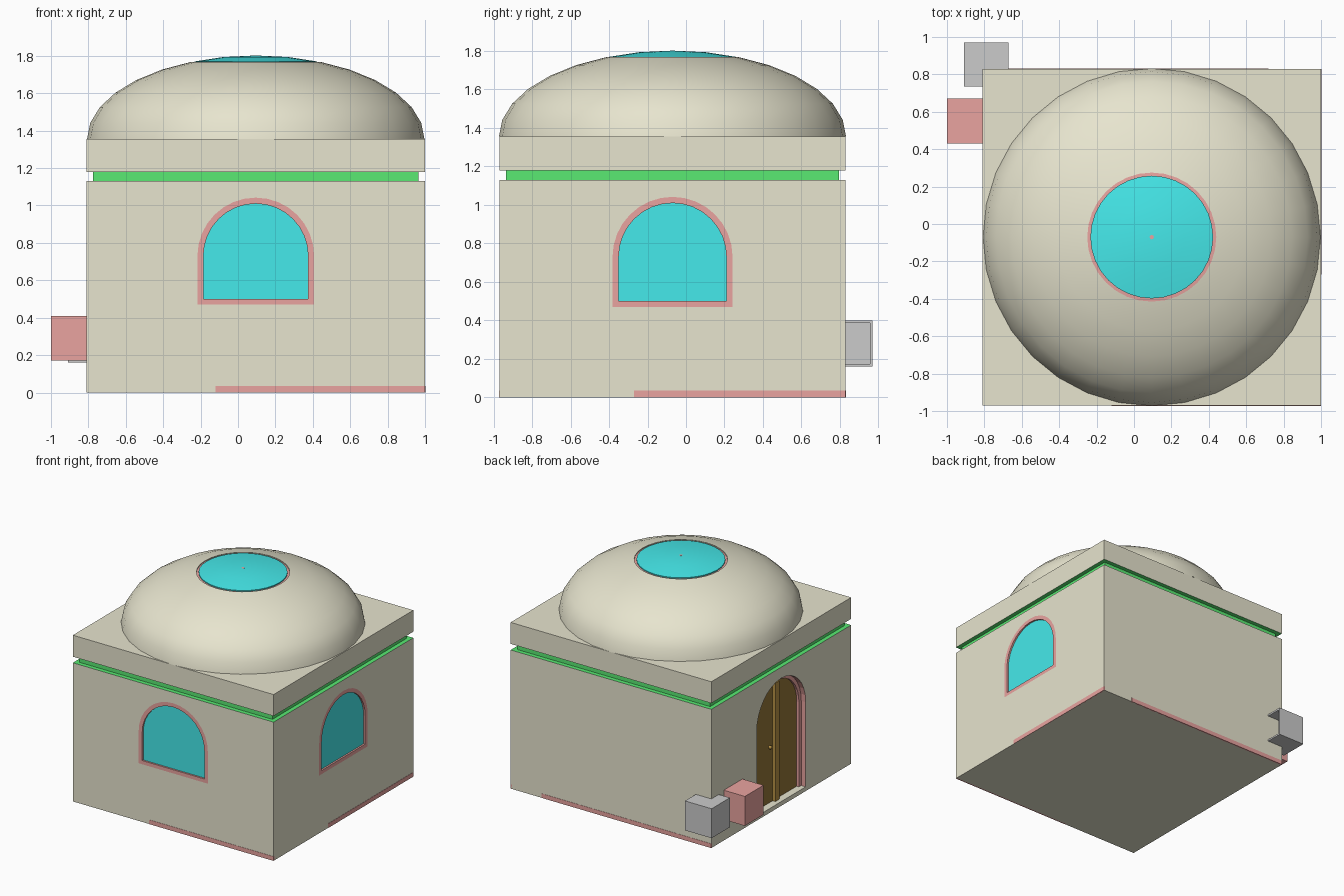
import bpy, bmesh
from math import pi, sin, cos, sqrt
from mathutils import Matrix, Vector

if "Cube" in bpy.data.objects:
    bpy.data.objects.remove(bpy.data.objects["Cube"])

CX, CY = 0.095, -0.07
X0, X1, Y0, Y1 = -0.81, 1.0, -0.97, 0.83


def material(name, r, g, b):
    m = bpy.data.materials.new(name)
    m.diffuse_color = (r, g, b, 1)
    m.use_nodes = True
    m.node_tree.nodes["Principled BSDF"].inputs["Base Color"].default_value = m.diffuse_color
    return m


SAND = material("sand", 0.80, 0.78, 0.62)
RED = material("red_trim", 0.82, 0.37, 0.35)
CYAN = material("glass", 0.06, 0.82, 0.83)
GREEN = material("green", 0.10, 0.82, 0.17)
WOOD = material("dark_wood", 0.30, 0.18, 0.04)
WOOD2 = material("light_wood", 0.48, 0.29, 0.06)


def finish(name, bm, *mats):
    bmesh.ops.recalc_face_normals(bm, faces=bm.faces)
    me = bpy.data.meshes.new(name)
    bm.to_mesh(me)
    bm.free()
    for m in mats:
        me.materials.append(m)
    ob = bpy.data.objects.new(name, me)
    bpy.context.collection.objects.link(ob)
    return ob


def box_bm(x0, x1, y0, y1, z0, z1):
    bm = bmesh.new()
    m = Matrix.Translation(((x0 + x1) / 2, (y0 + y1) / 2, (z0 + z1) / 2)) @ \
        Matrix.Diagonal((x1 - x0, y1 - y0, z1 - z0, 1))
    bmesh.ops.create_cube(bm, size=1, matrix=m)
    return bm


def box(name, dims, *mats):
    return finish(name, box_bm(*dims), *mats)


def arch_points(r, z0, spring, n=16):
    pts = [(r * cos(pi * i / n), spring + r * sin(pi * i / n)) for i in range(n + 1)]
    return [(r, z0)] + pts + [(-r, z0)]


def arch(name, outer, y0, y1, place, mat, inner=None):
    """Arched panel, or arched frame when an inner outline is given."""
    bm = bmesh.new()
    o = [bm.verts.new((u, y0, z)) for u, z in arch_points(*outer)]
    if inner:
        i = [bm.verts.new((u, y0, z)) for u, z in arch_points(*inner)]
        n = len(o)
        faces = [bm.faces.new((o[k], o[(k + 1) % n], i[(k + 1) % n], i[k])) for k in range(n)]
    else:
        faces = [bm.faces.new(o)]
    ext = bmesh.ops.extrude_face_region(bm, geom=faces, use_keep_orig=True)
    bmesh.ops.translate(bm, vec=(0, y1 - y0, 0),
                        verts=[v for v in ext["geom"] if isinstance(v, bmesh.types.BMVert)])
    bm.transform(place)
    return finish(name, bm, mat)


def spun(name, profile, mat, seg=32):
    bm = bmesh.new()
    vs = [bm.verts.new((r, 0, z)) for r, z in profile]
    es = [bm.edges.new(p) for p in zip(vs, vs[1:])]
    bmesh.ops.spin(bm, geom=vs + es, axis=(0, 0, 1), cent=(0, 0, 0), angle=2 * pi, steps=seg)
    bmesh.ops.remove_doubles(bm, verts=bm.verts, dist=1e-4)
    bm.transform(Matrix.Translation((CX, CY, 0)))
    ob = finish(name, bm, mat)
    bpy.ops.object.select_all(action='DESELECT')
    ob.select_set(True)
    bpy.context.view_layer.objects.active = ob
    bpy.ops.object.shade_smooth_by_angle(angle=0.6)
    return ob


# Walls, green groove and roof slab; the groove ledges are green too
walls = box("walls", (X0, X1, Y0, Y1, 0, 1.13), SAND, GREEN, RED)
slab = box("roof_slab", (X0, X1, Y0, Y1, 1.18, 1.355), SAND, GREEN)
for ob, s in ((walls, 1), (slab, -1)):
    for p in ob.data.polygons:
        if p.normal.z * s > 0.9:
            p.material_index = 1
box("green_band", (X0 + .035, X1 - .035, Y0 + .035, Y1 - .035, 1.13, 1.18), GREEN)

# Two windows and a door in wall niches
front = Matrix.Translation((CX, Y0, 0))
right = Matrix.Translation((X1, CY, 0)) @ Matrix.Rotation(pi / 2, 4, 'Z')
left = Matrix.Translation((X0, CY, 0)) @ Matrix.Rotation(-pi / 2, 4, 'Z')


def niche(name, outline, depth, place):
    cut = arch(name, outline, -0.05, depth, place, RED)
    cut.hide_render = True
    cut.hide_viewport = False
    cut.display_type = 'WIRE'
    mod = walls.modifiers.new(name, 'BOOLEAN')
    mod.operation, mod.solver, mod.object = 'DIFFERENCE', 'EXACT', cut
    mod.material_mode = 'TRANSFER'


for side, place in (("front", front), ("right", right)):
    niche(side + "_window_cutter", (.312, .47, .73), .03, place)
    arch(side + "_window_frame", (.312, .47, .73), 0, .03, place, RED, (.28, .5, .73))
    arch(side + "_window_glass", (.28, .5, .73), .014, .03, place, CYAN)

niche("door_cutter", (.315, .01, .725), .08, left)
arch("door_frame", (.315, .02, .725), .04, .08, left, RED, (.285, .03, .725))
arch("door_leaves", (.285, .03, .725), .06, .08, left, WOOD)
box("door_post", (X0 + .035, X0 + .07, CY - .025, CY + .025, .03, 1.0), WOOD2)
box("threshold", (X0, X0 + .075, CY - .314, CY + .314, .005, .035), SAND)
bm = bmesh.new()
bmesh.ops.create_uvsphere(bm, u_segments=12, v_segments=8, radius=.015,
                          matrix=Matrix.Translation((X0 + .05, CY + .07, .49)))
finish("door_knob", bm, WOOD2)

# Red base strips
e = .002
box("base_strip_front", (-.12, X1, Y0 - e, Y0 + .01, 0, .035), RED)
box("base_strip_right", (X1 - .01, X1 + e, -.27, Y1, 0, .035), RED)
box("base_strip_back", (X0, .72, Y1 - .01, Y1 + e, 0, .035), RED)

# Flattened dome with a round skylight
def dome_z(r):
    return 1.355 + .447 * sqrt(max(0, 1 - (r / .902) ** 2))


radii = [.902 * cos(pi * i / 16) for i in range(7)]
spun("dome", [(r, dome_z(r)) for r in radii + [.345]] + [(.345, dome_z(.345) - .03)], SAND)
z = dome_z(.345)
spun("skylight_ring", [(.347, z - .008), (.325, z - .006), (.325, z - .03)], RED)
spun("skylight_glass", [(.328, z - .03), (.328, z + .002), (.176, dome_z(.176)), (0, dome_z(0))], CYAN)
spun("skylight_stud", [(.012, 1.79), (.012, 1.803), (0, 1.803)], RED, 8)

# Crates at the back left corner: a red one and a hollow grey one
box("red_crate", (-1.0, X0 + .01, .43, .67, .17, .41), RED)
bm = box_bm(-.91, -.67, .735, .97, .16, .40)
f = [f for f in bm.faces if f.normal.x > .9]
bmesh.ops.inset_region(bm, faces=f, thickness=.02)
ext = bmesh.ops.extrude_discrete_faces(bm, faces=f)["faces"]
bmesh.ops.translate(bm, vec=(-.22, 0, 0), verts=ext[0].verts)
finish("grey_crate", bm)
